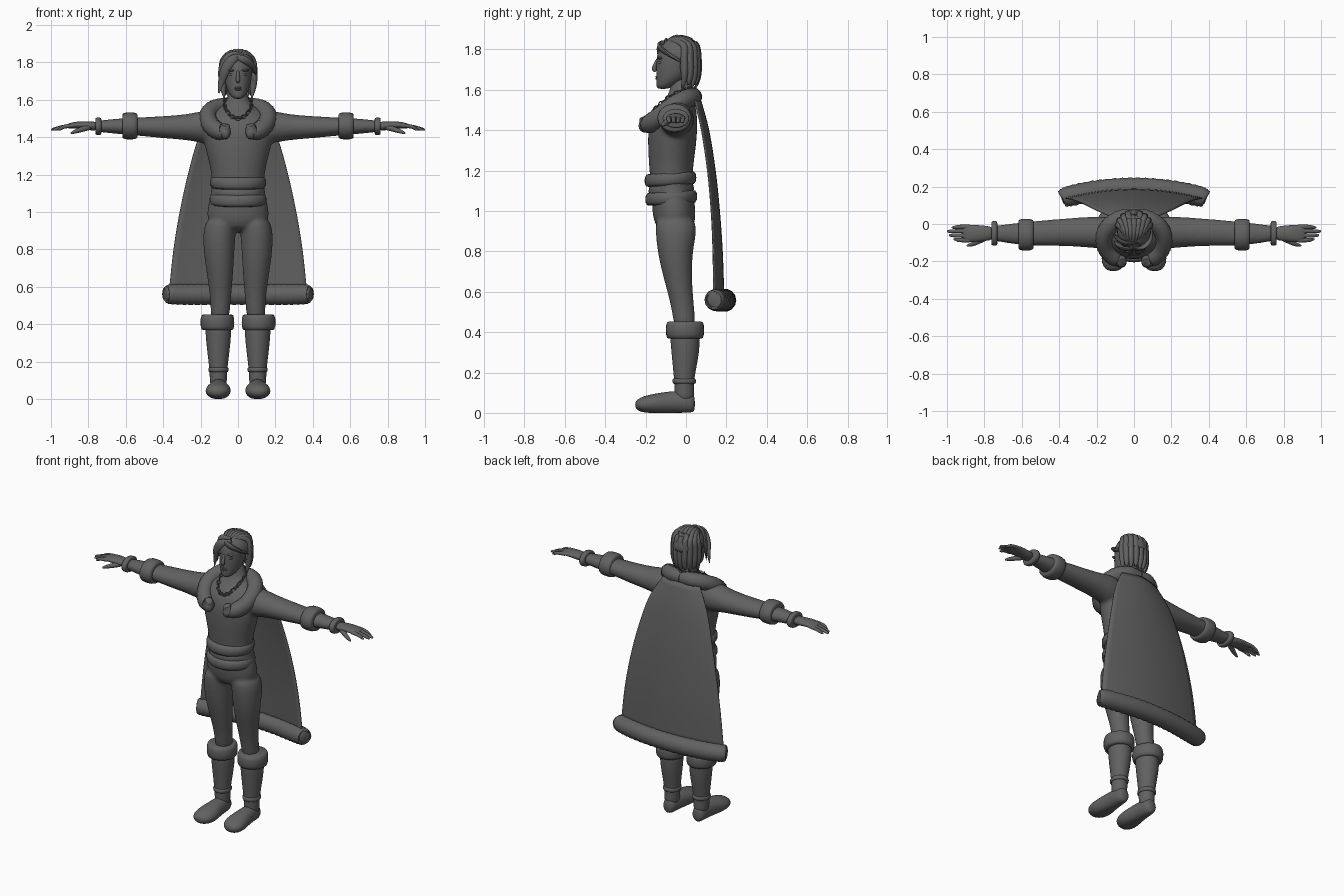
import bpy, bmesh, math
from mathutils import Vector

grey = bpy.data.materials.new("dark_grey")
grey.diffuse_color = (0.12, 0.12, 0.12, 1)


def finish(name, bm, sub=0, angle=60):
    bmesh.ops.recalc_face_normals(bm, faces=bm.faces)
    me = bpy.data.meshes.new(name)
    bm.to_mesh(me)
    bm.free()
    ob = bpy.data.objects.new(name, me)
    bpy.context.collection.objects.link(ob)
    me.materials.append(grey)
    if sub:
        ob.modifiers.new("smooth", "SUBSURF").levels = sub
    bpy.ops.object.select_all(action='DESELECT')
    ob.select_set(True)
    bpy.context.view_layer.objects.active = ob
    bpy.ops.object.shade_smooth_by_angle(angle=math.radians(angle))
    return ob


def skin(bm, rings):
    """Join rings of points into a closed skin."""
    rows = [[bm.verts.new(p) for p in r] for r in rings]
    n = len(rows[0])
    for a, b in zip(rows, rows[1:]):
        for i in range(n):
            j = (i + 1) % n
            bm.faces.new((a[i], a[j], b[j], b[i]))
    bm.faces.new(rows[0])
    bm.faces.new(rows[-1])


def loft(bm, axis, rings, side=1, n=20):
    """Rings are (position along axis, two centre values, two half sizes)."""
    out = []
    for t, c, d, a, b in rings:
        row = []
        for i in range(n):
            k = 2 * math.pi * i / n
            u, v = c + a * math.cos(k), d + b * math.sin(k)
            p = {'z': (u, v, t), 'x': (t, u, v), 'y': (u, t, v)}[axis]
            row.append((p[0] * side, p[1], max(0, p[2])))
        out.append(row)
    skin(bm, out)


def spline(pts, steps):
    """Smooth path through points; each may carry a radius as fourth value."""
    p = [Vector(q) for q in pts]
    p = [2 * p[0] - p[1]] + p + [2 * p[-1] - p[-2]]
    out = []
    for a, b, c, d in zip(p, p[1:], p[2:], p[3:]):
        for s in range(steps):
            t = s / steps
            out.append(0.5 * (2 * b + (c - a) * t + (2 * a - 5 * b + 4 * c - d) * t * t
                              + (3 * b - a - 3 * c + d) * t ** 3))
    return out + [p[-2]]


def tube(bm, pts, steps=5, n=10, flat=1, up=(0, 0, 1), lumps=0, side=1):
    path = spline(pts, steps)
    rings = []
    for i, q in enumerate(path):
        d = (path[min(i + 1, len(path) - 1)] - path[max(i - 1, 0)]).to_3d().normalized()
        u = d.cross(Vector(up)).normalized()
        v = u.cross(d)
        r = q[3] * (1 + lumps * (i % 2))
        rings.append([(q.to_3d() + r * (math.cos(k) * u + flat * math.sin(k) * v))
                      * Vector((1, 1, 1)).length / math.sqrt(3)
                      for k in [2 * math.pi * j / n for j in range(n)]])
    skin(bm, [[(x * side, y, z) for x, y, z in r] for r in rings])


def ball(bm, c, r, seg=16):
    for v in bmesh.ops.create_uvsphere(bm, u_segments=seg, v_segments=seg // 2, radius=1)["verts"]:
        v.co = Vector([c[i] + v.co[i] * r[i] for i in range(3)])


def band(bm, axis, t, c, d, a, b, w, side=1):
    """Rounded band around a limb or waist, w is its half width."""
    prof = [(-1, .84), (-.9, .93), (-.5, .99), (0, 1), (.5, .99), (.9, .93), (1, .84)]
    loft(bm, axis, [(t + w * h, c, d, a * s, b * s) for h, s in prof], side, 24)


# Body: torso, arms and legs fused into one smooth skin
bm = bmesh.new()
loft(bm, 'z', [(.89, 0, -.05, .10, .08), (.95, 0, -.058, .17, .105), (1.02, 0, -.06, .165, .108),
               (1.10, 0, -.07, .142, .102), (1.20, 0, -.075, .138, .107), (1.30, 0, -.07, .165, .118),
               (1.38, 0, -.067, .185, .122), (1.45, 0, -.062, .19, .12), (1.51, 0, -.05, .16, .10),
               (1.55, 0, -.035, .11, .075), (1.58, 0, -.02, .06, .06), (1.67, 0, -.025, .045, .05)], n=32)
for s in (1, -1):
    loft(bm, 'z', [(.98, .085, -.055, .08, .10), (.90, .100, -.048, .09, .105), (.80, .102, -.055, .084, .088),
                   (.70, .098, -.045, .075, .076), (.60, .094, -.03, .063, .063),
                   (.50, .093, -.012, .053, .056), (.40, .098, -.004, .05, .055)], s)
    loft(bm, 'x', [(.10, -.05, 1.45, .09, .10), (.19, -.045, 1.455, .087, .087), (.28, -.043, 1.453, .08, .068),
                   (.40, -.045, 1.453, .073, .06), (.52, -.05, 1.456, .068, .05), (.62, -.053, 1.458, .06, .044),
                   (.72, -.05, 1.458, .045, .034), (.78, -.05, 1.458, .04, .028)], s)
body = finish("body", bm, 1)
mod = body.modifiers.new("fuse", "REMESH")
mod.mode, mod.voxel_size, mod.use_smooth_shade = 'VOXEL', .011, True
mod = body.modifiers.new("relax", "SMOOTH")
mod.iterations = 5

for s, tag in ((1, "left"), (-1, "right")):
    # Boots, fur cuffs, ankle straps and feet
    bm = bmesh.new()
    loft(bm, 'z', [(.41, .105, -.004, .07, .074), (.38, .105, -.005, .071, .075), (.30, .105, -.003, .066, .07),
                   (.20, .105, -.008, .053, .055), (.14, .105, -.01, .047, .047),
                   (.09, .105, -.008, .046, .05), (.05, .105, -.008, .04, .045)], s)
    finish(tag + "_boot", bm, 1)
    bm = bmesh.new()
    loft(bm, 'y', [(.045, .105, .045, .025, .035), (.03, .105, .05, .042, .052), (-.04, .104, .055, .049, .055),
                   (-.10, .104, .05, .056, .055), (-.16, .105, .045, .07, .05), (-.21, .108, .042, .066, .042),
                   (-.24, .110, .04, .045, .028), (-.252, .111, .04, .02, .012)], s)
    finish(tag + "_foot", bm, 1)
    bm = bmesh.new()
    band(bm, 'z', .41, .11, -.005, .09, .095, .042, s)
    finish(tag + "_boot_cuff", bm)
    bm = bmesh.new()
    band(bm, 'z', .157, .105, -.009, .054, .058, .013, s)
    finish(tag + "_ankle_strap", bm)

    # Sleeve cuff and bracelet
    bm = bmesh.new()
    band(bm, 'x', .578, -.057, 1.46, .085, .072, .04, s)
    finish(tag + "_sleeve_cuff", bm)
    bm = bmesh.new()
    band(bm, 'x', .747, -.05, 1.458, .066, .047, .016, s)
    finish(tag + "_bracelet", bm)

    # Hand: palm, four fingers and thumb
    bm = bmesh.new()
    loft(bm, 'x', [(.75, -.05, 1.458, .036, .026), (.79, -.05, 1.46, .04, .024), (.84, -.05, 1.465, .046, .021),
                   (.89, -.05, 1.463, .047, .016), (.92, -.05, 1.457, .042, .011)], s)
    for y, tip in ((-.086, .965), (-.062, .99), (-.038, 1.0), (-.015, .975)):
        tube(bm, [(.87, y, 1.463, .014), (.93, y, 1.456, .0125), (tip - .015, y * .9 - .005, 1.443, .01),
                  (tip, y * .9 - .005, 1.437, .004)], 3, 8, .9, side=s)
    tube(bm, [(.79, -.07, 1.455, .018), (.83, -.092, 1.443, .016), (.87, -.11, 1.43, .012),
              (.895, -.117, 1.42, .005)], 3, 8, side=s)
    finish(tag + "_hand", bm, 1)

    # Ear
    bm = bmesh.new()
    ball(bm, (s * .08, -.01, 1.715), (.012, .02, .033))
    finish(tag + "_ear", bm)

    # Fur collar half with hanging end
    bm = bmesh.new()
    tube(bm, [(0, .035, 1.565, .042), (.07, .03, 1.565, .044), (.13, -.01, 1.55, .046), (.16, -.07, 1.515, .046),
              (.148, -.13, 1.468, .046), (.11, -.175, 1.435, .046), (.075, -.195, 1.43, .036),
              (.066, -.208, 1.465, .022)], 6, 14, 1, (0, .3, 1), .05, s)
    ball(bm, (s * .068, -.205, 1.422), (.028, .03, .034))
    finish(tag + "_fur_collar", bm)

# Sash wraps
bm = bmesh.new()
band(bm, 'z', 1.158, 0, -.077, .15, .128, .032)
band(bm, 'z', 1.105, 0, -.073, .138, .112, .03)
band(bm, 'z', 1.065, 0, -.073, .152, .128, .032)
for v in bm.verts:  # slight slope towards the front
    v.co.z += .06 * (v.co.y + .07)
finish("sash", bm)

# Cape cloth
rows = spline([(.13, .075, .03, 1.55), (.21, .115, .035, 1.4), (.268, .147, .037, 1.2),
               (.312, .168, .04, 1.0), (.345, .182, .045, .8), (.37, .19, .05, .57)], 4)
bm = bmesh.new()
grid = [[bm.verts.new((w * u / 10, y - sag * (u / 10) ** 2, z)) for u in range(-10, 11)] for w, y, sag, z in rows]
for a, b in zip(grid, grid[1:]):
    for i in range(20):
        bm.faces.new((a[i], a[i + 1], b[i + 1], b[i]))
cape = finish("cape", bm)
cape.modifiers.new("cloth", "SOLIDIFY").thickness = .006

# Cape fur hem
bm = bmesh.new()
hem = [(-.388, .137, .56, .03), (-.37, .143, .56, .05)]
mid = [(x, .192 - .05 * (x / .37) ** 2, .558, .054) for x in (-.27, -.14, 0, .14, .27)]
tube(bm, hem + mid + [(-x, y, z, r) for x, y, z, r in hem[::-1]], 7, 14, lumps=.06)
finish("cape_hem", bm)

# Chain necklace
bm = bmesh.new()
for i in range(30):
    k = 2 * math.pi * i / 30
    f = (1 - math.cos(k)) / 2
    c = Vector((.072 * math.sin(k), .045 - .205 * f, 1.605 - .105 * f ** 2))
    d = Vector((math.cos(k), -.8 * math.sin(k), -.5 * math.sin(k) * f)).normalized()
    w = Vector((0, 0, 1)) if i % 2 else Vector((math.sin(k), -math.cos(k), .3))
    w = (w - d * w.dot(d)).normalized()
    ring = [(*(c + .014 * math.cos(a) * d + .010 * math.sin(a) * w), .0035)
            for a in [2 * math.pi * j / 8 for j in range(9)]]
    tube(bm, ring, 1, 5, up=d.cross(w))
finish("necklace", bm)

# Head with nose, brow and lips
bm = bmesh.new()
loft(bm, 'z', [(1.604, 0, -.115, .018, .022), (1.615, 0, -.105, .036, .043), (1.64, 0, -.085, .053, .062),
               (1.67, 0, -.068, .065, .08), (1.71, 0, -.055, .073, .093), (1.76, 0, -.047, .078, .099),
               (1.80, 0, -.042, .077, .097), (1.835, 0, -.038, .062, .08), (1.855, 0, -.035, .03, .04)], n=24)
tube(bm, [(0, -.138, 1.755, .008), (0, -.150, 1.73, .010), (0, -.158, 1.705, .013), (0, -.148, 1.692, .008)],
     4, 8, up=(0, 1, 0))
for z in (1.664, 1.655):
    ball(bm, (0, -.141, z), (.022, .012, .006), 12)
for s in (1, -1):
    ball(bm, (s * .033, -.128, 1.757), (.028, .016, .007), 12)
    ball(bm, (s * .033, -.126, 1.735), (.016, .012, .008), 12)
finish("head", bm, 1)

# Hair cap, open around the face
bm = bmesh.new()
ball(bm, (0, -.03, 1.765), (.091, .108, .098), 32)
bmesh.ops.delete(bm, geom=[f for f in bm.faces if f.calc_center_median().z
                           < 1.74 - .5 * min(0, f.calc_center_median().y + .02)], context='FACES')
finish("hair_cap", bm).modifiers.new("thick", "SOLIDIFY").thickness = .01

# Combed locks running over the crown and down the back
bm = bmesh.new()
for i in range(9):
    u = (i - 4) / 4
    x, y = .082 * math.sin(u * 1.45), -.02 + .075 * math.cos(u * 1.45)
    tube(bm, [(x * .35 - .01, -.11 + .02 * abs(u), 1.825, .008), (x * .6, -.045, 1.857 - .02 * u * u, .016),
              (x * .93, y * .75, 1.828 - .015 * u * u, .019), (x * 1.03, y + .002, 1.76, .02),
              (x * 1.02, y + .004, 1.69, .019), (x * .95, y, 1.64, .012),
              (x * .9, y - .008, 1.605 + .02 * (i % 2), .002)], 4, 8, up=(.001, -.5, .3))
finish("hair_locks", bm)

# Swept fringe over one eye and a short lock on the other side
bm = bmesh.new()
tube(bm, [(.03, -.11, 1.835, .01), (-.03, -.132, 1.815, .024), (-.066, -.125, 1.765, .027),
          (-.088, -.105, 1.70, .019), (-.103, -.095, 1.635, .003)], 5, 10, .45, (.3, 1, 0))
tube(bm, [(.02, -.10, 1.845, .01), (-.05, -.10, 1.83, .024), (-.085, -.08, 1.77, .025),
          (-.094, -.07, 1.71, .016), (-.098, -.07, 1.66, .003)], 5, 10, .45, (.8, .6, 0))
tube(bm, [(-.02, -.12, 1.835, .01), (.03, -.132, 1.815, .02), (.07, -.10, 1.785, .02),
          (.088, -.05, 1.755, .014), (.092, -.02, 1.735, .003)], 5, 10, .5, (.3, 1, 0))
finish("hair_fringe", bm)
